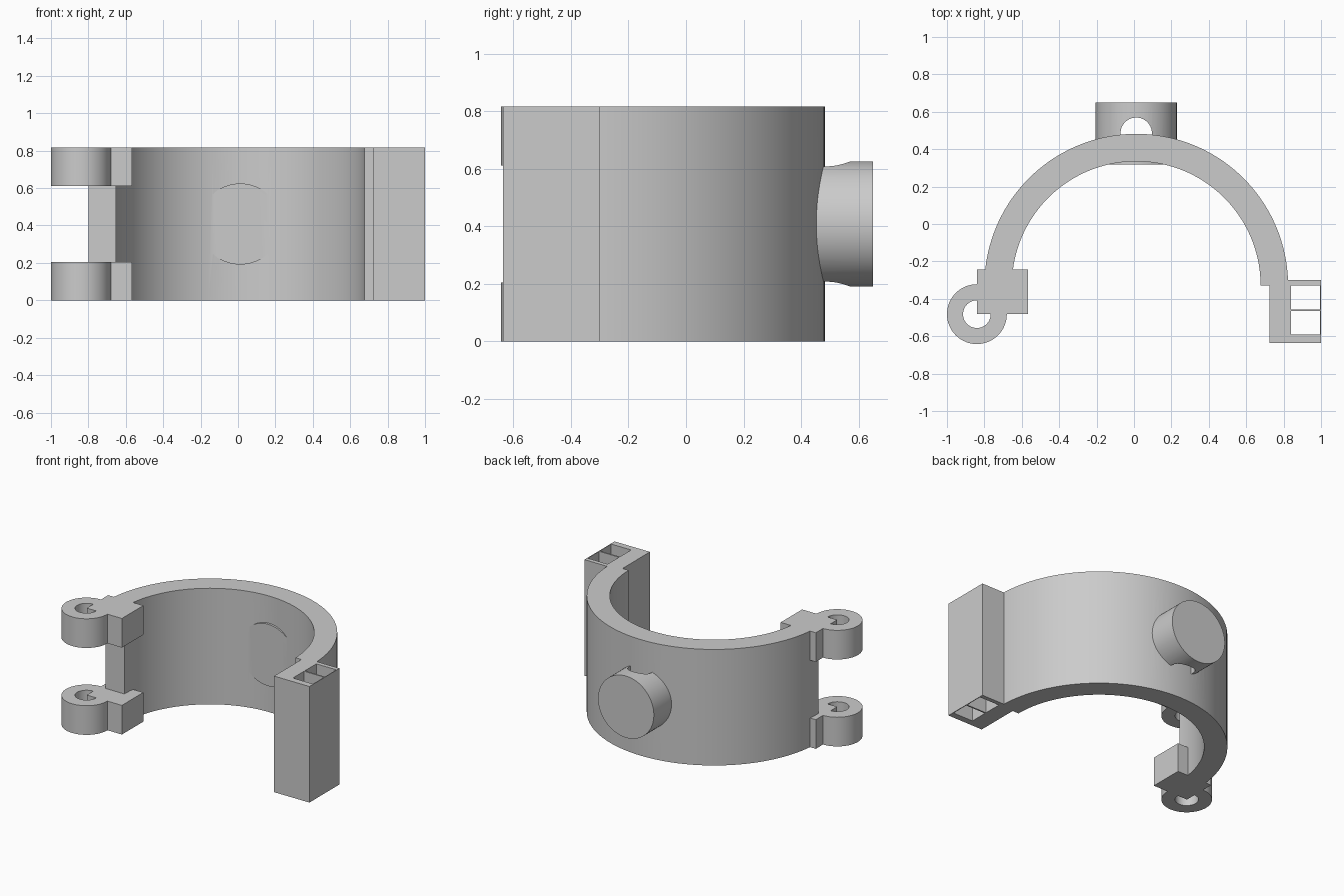
import bpy
import math

cube = bpy.data.objects.get("Cube")
if cube:
    bpy.data.objects.remove(cube, do_unlink=True)

HEIGHT = 0.816          # full height of the clamp
CX, CY = 0.012, -0.33   # axis of the half ring
LUG_H = 0.205

grey = bpy.data.materials.new("plain_grey")
grey.use_nodes = True
grey.diffuse_color = (0.6, 0.6, 0.6, 1)
grey.node_tree.nodes["Principled BSDF"].inputs["Base Color"].default_value = (0.6, 0.6, 0.6, 1)


def prism(name, outline, z0, z1):
    """Extrude a counter-clockwise outline from z0 to z1."""
    n = len(outline)
    verts = [(x, y, z) for z in (z0, z1) for x, y in outline]
    faces = [tuple(reversed(range(n))), tuple(range(n, 2 * n))]
    faces += [(i, (i + 1) % n, n + (i + 1) % n, n + i) for i in range(n)]
    mesh = bpy.data.meshes.new(name)
    mesh.from_pydata(verts, [], faces)
    mesh.materials.append(grey)
    obj = bpy.data.objects.new(name, mesh)
    bpy.context.collection.objects.link(obj)
    return obj


def box(name, x0, x1, y0, y1, z0, z1):
    return prism(name, [(x0, y0), (x1, y0), (x1, y1), (x0, y1)], z0, z1)


def arc(cx, cy, r, steps, sweep):
    return [(cx + r * math.cos(sweep * i / steps), cy + r * math.sin(sweep * i / steps))
            for i in range(steps + 1)]


def disc(name, cx, cy, r, z0, z1, sides=64):
    return prism(name, arc(cx, cy, r, sides, math.tau)[:-1], z0, z1)


def combine(target, other, operation):
    """Apply a boolean and discard the second shape."""
    mod = target.modifiers.new(operation.lower(), 'BOOLEAN')
    mod.operation, mod.solver, mod.object = operation, 'EXACT', other
    bpy.context.view_layer.objects.active = target
    bpy.ops.object.modifier_apply(modifier=mod.name)
    bpy.data.objects.remove(other, do_unlink=True)


# Half ring
outer = arc(CX, CY, 0.812, 72, math.pi)
inner = arc(CX, CY, 0.665, 72, math.pi)
clamp = prism("half_ring_clamp", outer + inner[::-1], 0, HEIGHT)

# Clasp block with two vertical slots
clasp = box("clasp", 0.725, 1.0, -0.635, -0.30, 0, HEIGHT)
for y0, y1 in ((-0.59, -0.466), (-0.456, -0.33)):
    combine(clasp, box("slot", 0.84, 0.995, y0, y1, -0.1, HEIGHT + 0.1), 'DIFFERENCE')
combine(clamp, clasp, 'UNION')

# Hinge lugs, one at the bottom and one at the top
for z0 in (0, HEIGHT - LUG_H):
    z1 = z0 + LUG_H
    lug = disc("hinge_lug", -0.84, -0.482, 0.16, z0, z1)
    combine(lug, disc("pin_hole", -0.84, -0.482, 0.074, z0 - 0.1, z1 + 0.1), 'DIFFERENCE')
    combine(lug, box("lug_block", -0.84, -0.567, -0.48, -0.242, z0, z1), 'UNION')
    combine(clamp, lug, 'UNION')

# Round boss at the back, crossed by a vertical hole
boss = disc("boss", 0, 0, 0.217, -0.65, -0.318)
for v in boss.data.vertices:
    x, y, z = v.co
    v.co = (x + CX, -z, y + HEIGHT / 2)
combine(boss, disc("cross_hole", CX, 0.485, 0.084, -0.1, HEIGHT + 0.1), 'DIFFERENCE')
combine(clamp, boss, 'UNION')

# Smooth the curved walls, keep edges crisp
bpy.ops.object.select_all(action='DESELECT')
clamp.select_set(True)
bpy.context.view_layer.objects.active = clamp
bpy.ops.object.shade_smooth_by_angle(angle=math.radians(25))
